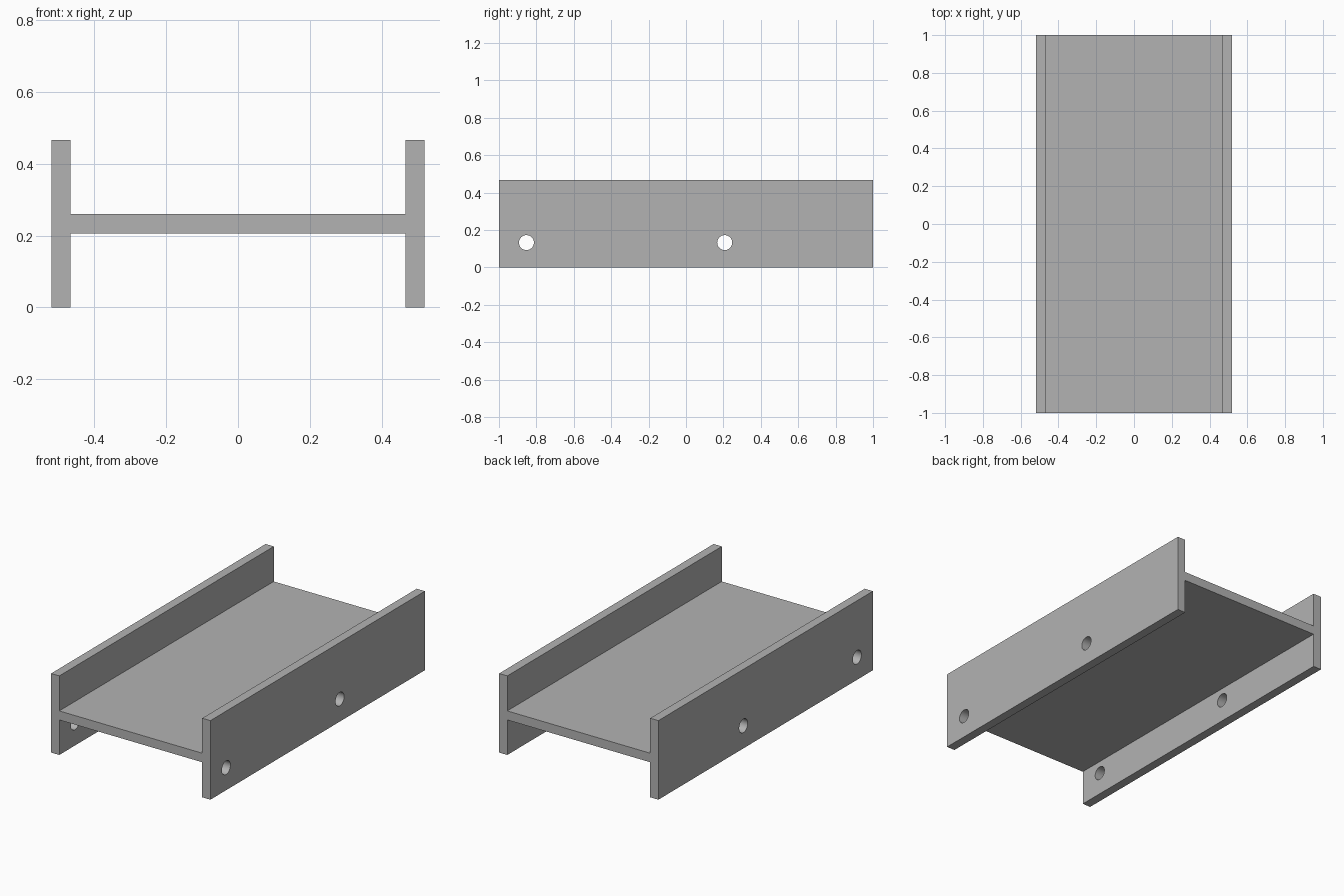
import bpy
import bmesh
import math
from mathutils import Matrix

cube = bpy.data.objects.get("Cube")
if cube:
    bpy.data.objects.remove(cube, do_unlink=True)

OUTER, INNER, HEIGHT = 0.52, 0.4667, 0.4667
WEB_LOW, WEB_HIGH = 0.2067, 0.26
HOLE_RADIUS, HOLE_Z = 0.04, 0.133
HOLE_YS = (-0.853, 0.207)

grey = bpy.data.materials.new("plain grey")
grey.use_nodes = True
colour = (0.45, 0.45, 0.45, 1)
grey.diffuse_color = colour
grey.node_tree.nodes["Principled BSDF"].inputs["Base Color"].default_value = colour


def make_object(name, bm):
    bmesh.ops.recalc_face_normals(bm, faces=bm.faces)
    mesh = bpy.data.meshes.new(name)
    bm.to_mesh(mesh)
    bm.free()
    mesh.materials.append(grey)
    obj = bpy.data.objects.new(name, mesh)
    bpy.context.collection.objects.link(obj)
    return obj


# H-shaped channel: one half of the profile, mirrored, extruded along y
half = [(INNER, WEB_LOW), (INNER, 0), (OUTER, 0),
        (OUTER, HEIGHT), (INNER, HEIGHT), (INNER, WEB_HIGH)]
profile = half + [(-x, z) for x, z in reversed(half)]
bm = bmesh.new()
face = bm.faces.new([bm.verts.new((x, -1, z)) for x, z in profile])
extruded = bmesh.ops.extrude_face_region(bm, geom=[face])
end = [v for v in extruded["geom"] if isinstance(v, bmesh.types.BMVert)]
bmesh.ops.translate(bm, verts=end, vec=(0, 2, 0))
channel = make_object("channel_beam", bm)

# Round holes bored sideways through both flanges, below the web
bm = bmesh.new()
for y in HOLE_YS:
    bmesh.ops.create_cone(
        bm, cap_ends=True, segments=48, depth=1.4,
        radius1=HOLE_RADIUS, radius2=HOLE_RADIUS,
        matrix=Matrix.Translation((0, y, HOLE_Z)) @ Matrix.Rotation(math.pi / 2, 4, "Y"))
cutter = make_object("hole_cutter", bm)
cutter.hide_render = True
cutter.display_type = "WIRE"

bore = channel.modifiers.new("bolt holes", "BOOLEAN")
bore.operation = "DIFFERENCE"
bore.solver = "EXACT"
bore.object = cutter

# Apply the cut, drop the cutter, and smooth only the bores
bpy.ops.object.select_all(action="DESELECT")
channel.select_set(True)
bpy.context.view_layer.objects.active = channel
bpy.ops.object.modifier_apply(modifier=bore.name)
bpy.data.objects.remove(cutter, do_unlink=True)
bpy.ops.object.shade_smooth_by_angle(angle=math.radians(30))
